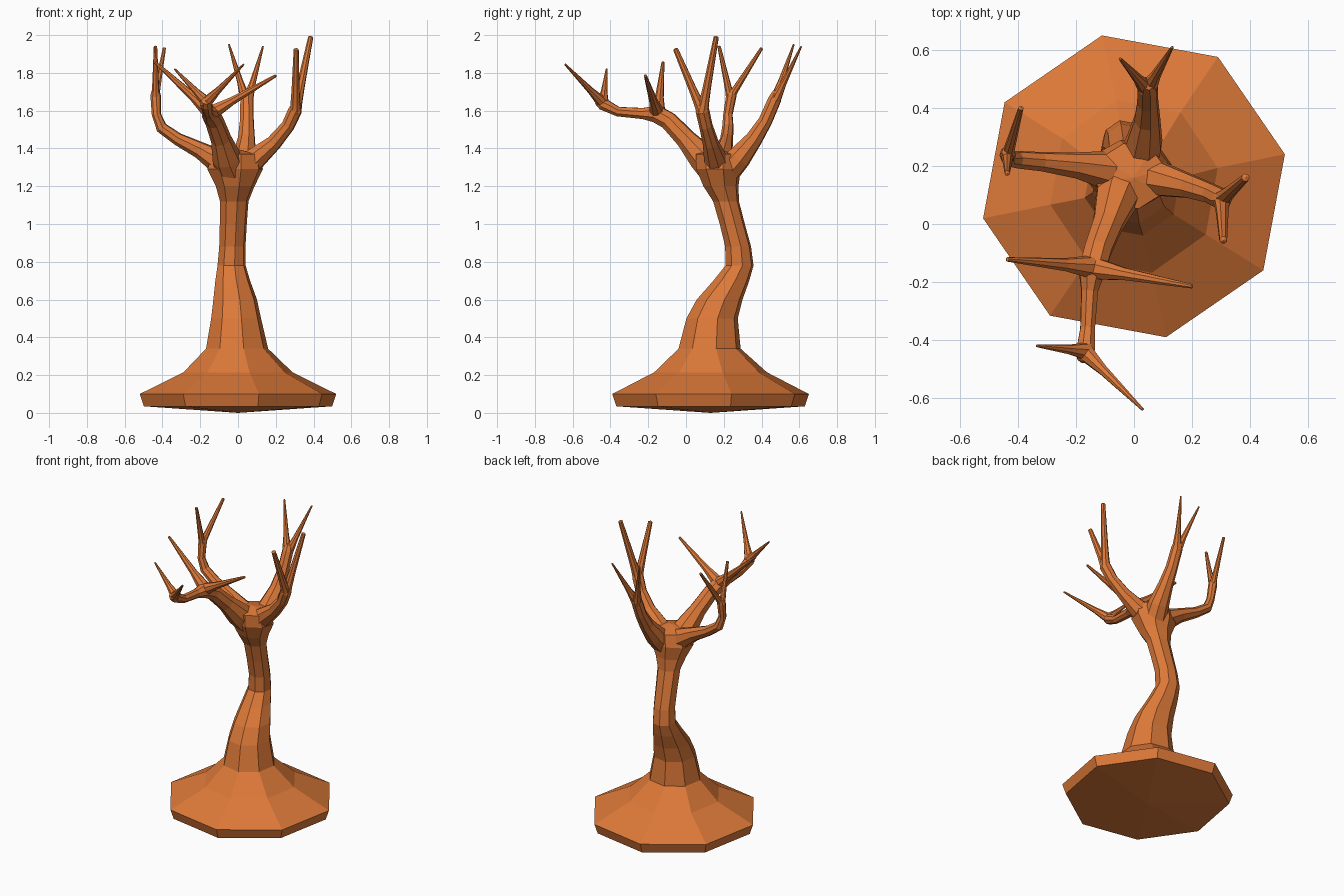
import bpy, bmesh, math
from mathutils import Vector

SIDES = 8
bark = bpy.data.materials.new("bark")
bark.diffuse_color = (0.72, 0.19, 0.04, 1)


def loft(name, rings, start, end):
    """Closed skin over a stack of rings, with a centre point at both ends."""
    bm = bmesh.new()
    loops = [[bm.verts.new(p) for p in ring] for ring in rings]
    for a, b in zip(loops, loops[1:]):
        for i in range(len(a)):
            j = (i + 1) % len(a)
            bm.faces.new((a[i], a[j], b[j], b[i]))
    for loop, tip in ((loops[0], start), (loops[-1], end)):
        c = bm.verts.new(tip)
        for i in range(len(loop)):
            bm.faces.new((loop[i], loop[(i + 1) % len(loop)], c))
    bmesh.ops.recalc_face_normals(bm, faces=bm.faces)
    me = bpy.data.meshes.new(name)
    bm.to_mesh(me)
    bm.free()
    me.materials.append(bark)
    ob = bpy.data.objects.new(name, me)
    bpy.context.collection.objects.link(ob)
    return ob


def branch(name, path):
    """Tapered tube through (x, y, z, radius) points."""
    pts = [Vector(p[:3]) for p in path]
    rings, side = [], Vector((0.31, 0.2, 0.93))
    for i, p in enumerate(pts):
        t = (pts[min(i + 1, len(pts) - 1)] - pts[max(i - 1, 0)]).normalized()
        side = (side - t * side.dot(t)).normalized()
        up = t.cross(side)
        r = path[i][3]
        rings.append([p + r * (math.cos(a) * side + math.sin(a) * up)
                      for a in (2 * math.pi * k / SIDES for k in range(SIDES))])
    d0 = (pts[1] - pts[0]).normalized() * path[0][3] * 0.4
    d1 = (pts[-1] - pts[-2]).normalized() * path[-1][3] * 0.5
    return loft(name, rings, pts[0] - d0, pts[-1] + d1)


def twig(name, node, tip, r0, r1):
    """Straight twig that flares where it leaves its fork."""
    a, b = Vector(node), Vector(tip)
    return branch(name, [(*a.lerp(b, f), r) for f, r in
                         ((0, r0), (0.14, r0 * 0.82),
                          (0.34, r0 * 0.35 + r1 * 0.5 + 0.004), (1, r1))])


# trunk with octagonal foot: x, y, z, x radius, y radius
trunk_rings = [
    (0, 0.13, 0.035, 0.51, 0.51), (0, 0.13, 0.1, 0.532, 0.532),
    (0, 0.13, 0.215, 0.295, 0.305), (-0.005, 0.125, 0.34, 0.168, 0.168),
    (-0.01, 0.138, 0.5, 0.135, 0.139), (-0.015, 0.178, 0.6, 0.118, 0.124),
    (-0.028, 0.24, 0.7, 0.094, 0.097), (-0.034, 0.283, 0.78, 0.076, 0.076),
    (-0.03, 0.276, 0.88, 0.071, 0.07), (-0.025, 0.245, 1.0, 0.073, 0.068),
    (-0.02, 0.212, 1.12, 0.077, 0.07), (-0.015, 0.185, 1.2, 0.105, 0.095),
    (-0.015, 0.172, 1.29, 0.15, 0.12), (-0.01, 0.165, 1.37, 0.125, 0.115)]
rings = []
for x, y, z, rx, ry in trunk_rings:
    rings.append([Vector((x + rx * math.cos(a), y + ry * math.sin(a), z))
                  for a in (math.radians(12 + 45 * k) for k in range(8))])
tree = loft("tree", rings, Vector((0, 0.13, 0)), Vector((0, 0.16, 1.395)))

# main limbs
parts = [
    branch("left_limb", [(0, 0.17, 1.25, 0.08), (-0.1, 0.185, 1.33, 0.068),
                         (-0.2, 0.202, 1.39, 0.046), (-0.32, 0.215, 1.45, 0.034),
                         (-0.405, 0.222, 1.51, 0.031), (-0.432, 0.222, 1.58, 0.025),
                         (-0.436, 0.24, 1.68, 0.028), (-0.436, 0.25, 1.71, 0.02)]),
    branch("right_limb", [(-0.02, 0.17, 1.26, 0.08), (0.09, 0.155, 1.345, 0.062),
                          (0.19, 0.13, 1.43, 0.043), (0.265, 0.105, 1.52, 0.036),
                          (0.302, 0.087, 1.6, 0.037), (0.312, 0.085, 1.635, 0.026)]),
    branch("back_limb", [(0.01, 0.2, 1.26, 0.075), (0.035, 0.28, 1.35, 0.066),
                         (0.045, 0.36, 1.45, 0.047), (0.047, 0.42, 1.545, 0.038),
                         (0.047, 0.47, 1.66, 0.036), (0.047, 0.485, 1.7, 0.025)]),
    branch("front_limb", [(-0.02, 0.17, 1.26, 0.085), (-0.06, 0.09, 1.35, 0.078),
                          (-0.09, 0, 1.45, 0.055), (-0.125, -0.09, 1.545, 0.05),
                          (-0.145, -0.16, 1.585, 0.05), (-0.153, -0.23, 1.585, 0.031),
                          (-0.16, -0.36, 1.595, 0.027), (-0.168, -0.44, 1.635, 0.034),
                          (-0.17, -0.465, 1.655, 0.026)]),
]

# forked twigs: fork point, tip, start radius, end radius
forks = [
    ((-0.436, 0.235, 1.67), (-0.437, 0.175, 1.94), 0.024, 0.009),
    ((-0.437, 0.235, 1.67), (-0.39, 0.4, 1.93), 0.024, 0.009),
    ((0.303, 0.086, 1.59), (0.385, 0.16, 1.99), 0.033, 0.014),
    ((0.303, 0.088, 1.59), (0.308, -0.055, 1.925), 0.033, 0.014),
    ((0.047, 0.465, 1.64), (0.132, 0.61, 1.94), 0.032, 0.005),
    ((0.046, 0.465, 1.64), (-0.048, 0.57, 1.95), 0.032, 0.005),
    ((-0.135, -0.15, 1.58), (-0.437, -0.122, 1.855), 0.043, 0.008),
    ((-0.155, -0.15, 1.58), (0.2, -0.215, 1.785), 0.043, 0.008),
    ((-0.162, -0.44, 1.64), (-0.335, -0.42, 1.82), 0.032, 0.005),
    ((-0.176, -0.435, 1.635), (0.03, -0.64, 1.845), 0.033, 0.005),
]
parts += [twig("twig_%d" % i, *f) for i, f in enumerate(forks)]

# merge everything into one skin
for p in parts:
    mod = tree.modifiers.new("merge", "BOOLEAN")
    mod.operation = "UNION"
    mod.solver = "EXACT"
    mod.object = p
    bpy.context.view_layer.objects.active = tree
    bpy.ops.object.modifier_apply(modifier=mod.name)
    bpy.data.objects.remove(p)
